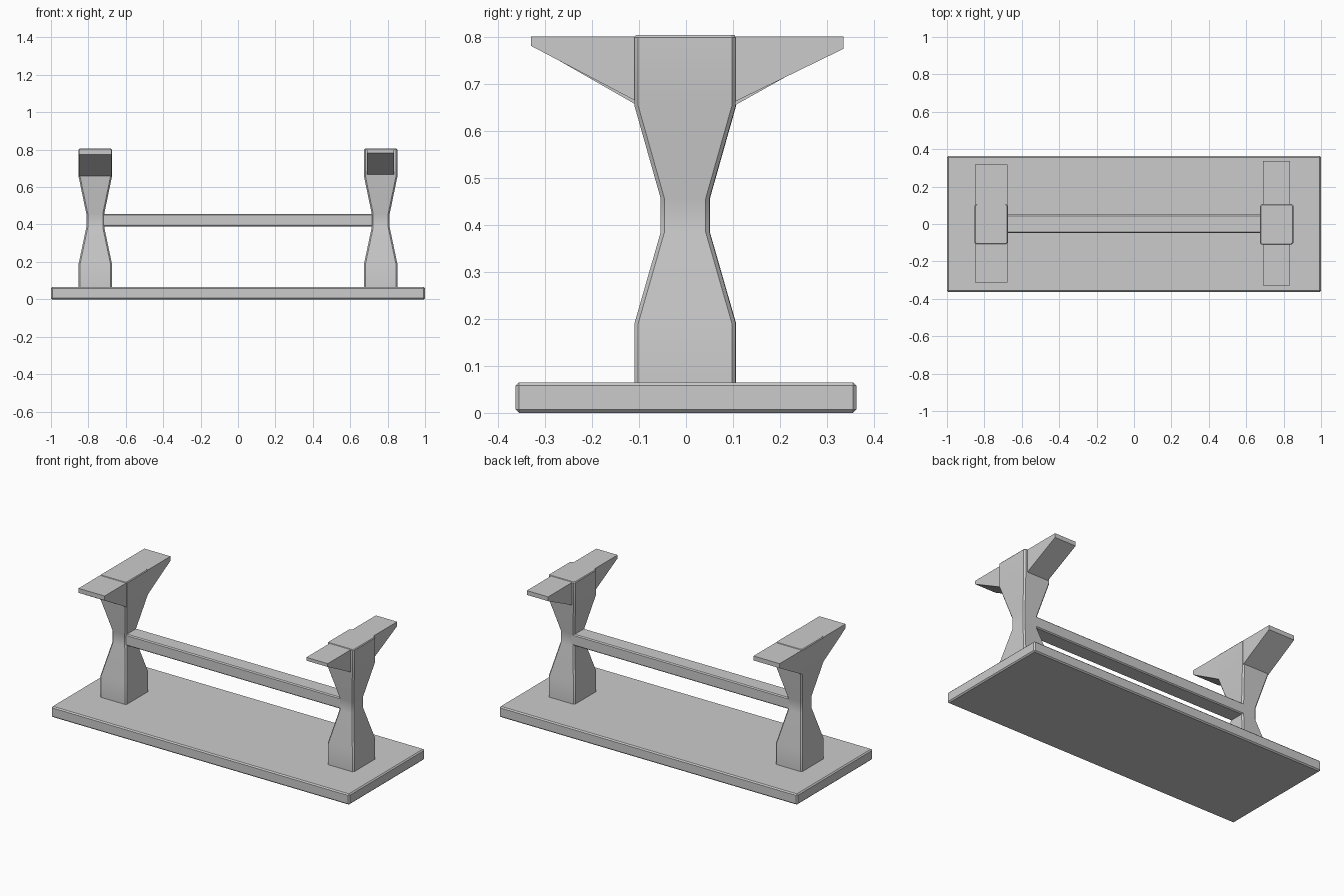
import bpy, bmesh

if "Cube" in bpy.data.objects:
    bpy.data.objects.remove(bpy.data.objects["Cube"])

def finish(bm, name):
    bmesh.ops.recalc_face_normals(bm, faces=bm.faces)
    me = bpy.data.meshes.new(name)
    bm.to_mesh(me)
    bm.free()
    ob = bpy.data.objects.new(name, me)
    bpy.context.collection.objects.link(ob)
    return ob

def chamfered_box(name, lo, hi, c):
    bm = bmesh.new()
    bmesh.ops.create_cube(bm, size=1)
    for v in bm.verts:
        v.co = [(hi[i] if v.co[i] > 0 else lo[i]) for i in range(3)]
    bmesh.ops.bevel(bm, geom=bm.edges[:], offset=c, segments=1, affect='EDGES')
    return finish(bm, name)

def leg(name, cx, cy):
    # chamfered rectangular sections: z, half x, half y
    c = 0.008
    sections = [(0.06, .089, .108), (0.19, .089, .108), (0.385, .048, .052),
                (0.457, .048, .052), (0.655, .089, .108), (0.80, .089, .108),
                (0.805, .085, .104)]
    bm = bmesh.new()
    rings = []
    for z, a, b in sections:
        pts = [(a, b - c), (a - c, b), (c - a, b), (-a, b - c),
               (-a, c - b), (c - a, -b), (a - c, -b), (a, c - b)]
        rings.append([bm.verts.new((cx + x, cy + y, z)) for x, y in pts])
    for r, s in zip(rings, rings[1:]):
        for i in range(8):
            j = (i + 1) % 8
            bm.faces.new((r[i], r[j], s[j], s[i]))
    bm.faces.new(rings[0])
    bm.faces.new(rings[-1])
    ob = finish(bm, name)
    bpy.context.view_layer.objects.active = ob
    ob.select_set(True)
    bpy.ops.object.shade_smooth_by_angle(angle=0.5)
    ob.select_set(False)

def bracket(name, x0, x1, y_tip, z_tip, z_root, z_top):
    # wedge profile swept across x
    y0 = 0.1 if y_tip > 0 else -0.1
    prof = [(y0, z_root), (y_tip, z_tip), (y_tip, z_top), (y0, z_top)]
    bm = bmesh.new()
    a = [bm.verts.new((x0, y, z)) for y, z in prof]
    b = [bm.verts.new((x1, y, z)) for y, z in prof]
    for i in range(4):
        j = (i + 1) % 4
        bm.faces.new((a[i], a[j], b[j], b[i]))
    bm.faces.new(a)
    bm.faces.new(b)
    finish(bm, name)

# base slab and stretcher beam
chamfered_box("base_slab", (-1, -.363, 0), (1, .363, .065), .007)
chamfered_box("stretcher_beam", (-.74, -.048, .388), (.74, .05, .457), .006)

# hourglass legs
leg("left_leg", -.763, -.001)
leg("right_leg", .763, -.002)

# support brackets on top of each leg
bracket("left_front_bracket", -.851, -.676, -.313, .775, .653, .802)
bracket("left_back_bracket", -.851, -.676, .318, .775, .653, .802)
bracket("right_front_bracket", .69, .833, -.33, .782, .661, .802)
bracket("right_back_bracket", .69, .833, .336, .776, .661, .802)
